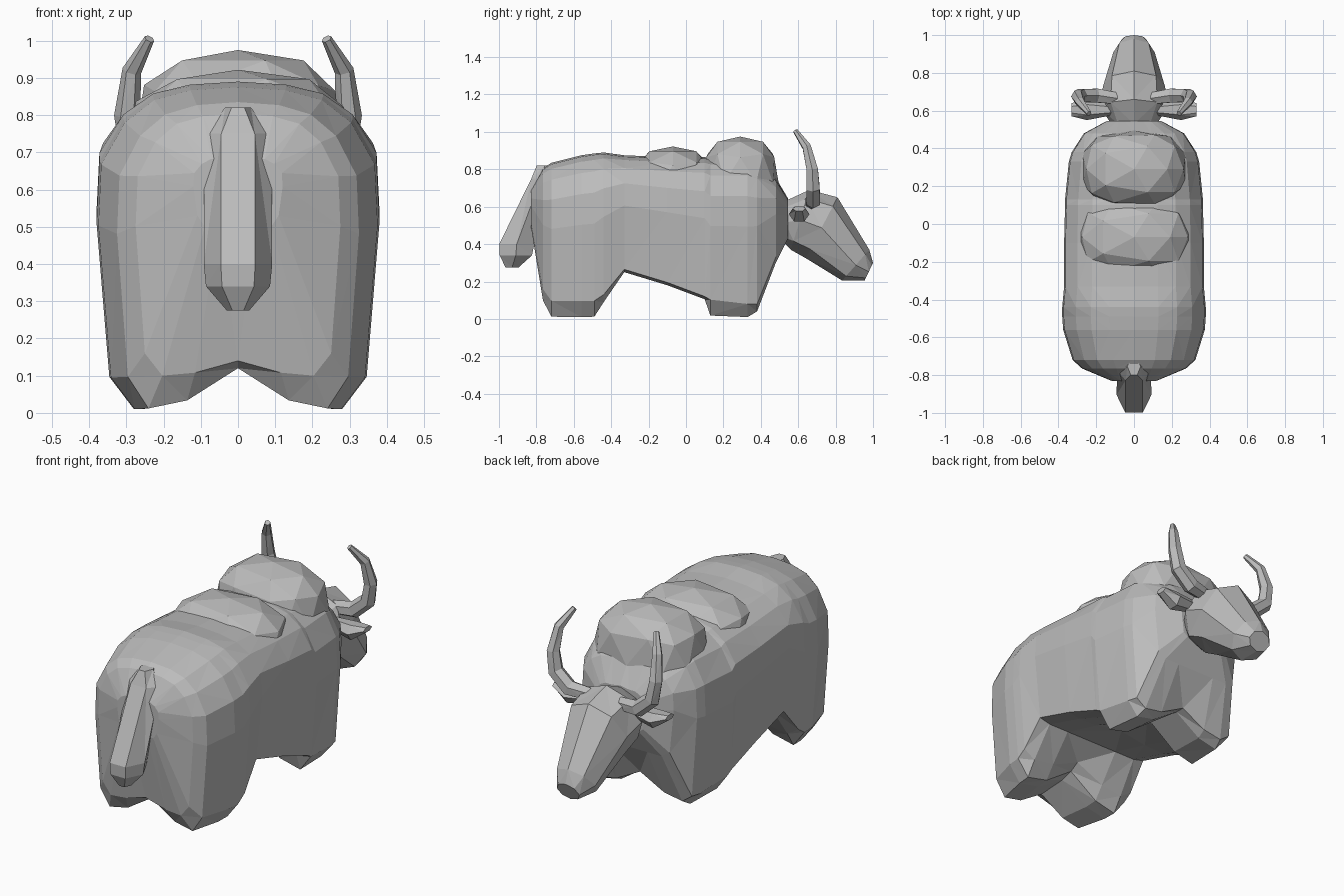
import bpy, bmesh, math
from mathutils import Vector

if "Cube" in bpy.data.objects:
    bpy.data.objects.remove(bpy.data.objects["Cube"])

GREY = (0.5, 0.5, 0.5, 1)
mat = bpy.data.materials.new("plain grey")
mat.use_nodes = True
mat.diffuse_color = GREY
mat.node_tree.nodes["Principled BSDF"].inputs["Base Color"].default_value = GREY


def finish(name, bm):
    bmesh.ops.recalc_face_normals(bm, faces=bm.faces)
    bmesh.ops.triangulate(bm, faces=bm.faces)
    mesh = bpy.data.meshes.new(name)
    bm.to_mesh(mesh)
    bm.free()
    mesh.materials.append(mat)
    obj = bpy.data.objects.new(name, mesh)
    bpy.context.collection.objects.link(obj)
    return obj


def loft(name, rings):
    """Skin a list of equal rings and close both ends."""
    bm = bmesh.new()
    loops = [[bm.verts.new(p) for p in ring] for ring in rings]
    n = len(loops[0])
    for a, b in zip(loops, loops[1:]):
        for i in range(n):
            j = (i + 1) % n
            bm.faces.new((a[i], a[j], b[j], b[i]))
    bm.faces.new(loops[0])
    bm.faces.new(loops[-1])
    return finish(name, bm)


def oval(centre, u, v, sides):
    c, u, v = Vector(centre), Vector(u), Vector(v)
    turns = [math.tau * i / sides for i in range(sides)]
    return [c + u * math.cos(t) + v * math.sin(t) for t in turns]


def body_ring(y, w, top, low, mid, tuck):
    """Cross-section; tuck is the height of the slope around the lower edge."""
    h = top - low
    half = [(.34, top - .008), (.6, top - .04 * h), (.81, top - .11 * h),
            (.98, top - .24 * h), (1, top - .43 * h), (.91, low + tuck),
            (.74, low), (.42, low + .2 * (mid - low))]
    right = [(0, top)] + [(x * w, z) for x, z in half] + [(0, mid)]
    left = [(-x * w, z) for x, z in reversed(half)]
    return [Vector((x, y, z)) for x, z in right + left]


# Body with the stubby legs drawn out of it:
# y, half width, top, leg bottom, belly, lower edge slope
stations = [
    (-.83, .12, .69, .5, .5, .03), (-.765, .275, .805, .1, .14, .06),
    (-.72, .325, .835, .012, .12, .085), (-.56, .375, .875, .01, .13, .085),
    (-.49, .38, .885, .012, .15, .085), (-.44, .38, .89, .09, .18, .04),
    (-.33, .37, .875, .25, .25, .015), (-.1, .37, .865, .18, .21, .015),
    (.1, .365, .865, .105, .17, .015), (.13, .365, .86, .018, .16, .085),
    (.33, .345, .86, .01, .13, .07), (.38, .33, .84, .04, .13, .04),
    (.48, .265, .755, .3, .3, .03), (.545, .145, .645, .43, .43, .02)]
loft("body", [body_ring(*s) for s in stations])


# Shoulder hump and the lower hump behind it: boxy ellipsoids
def hump(name, centre, size):
    bm = bmesh.new()
    bmesh.ops.create_icosphere(bm, subdivisions=2, radius=1)
    for v in bm.verts:
        v.co = [c + s * math.copysign(abs(k) ** .75, k)
                for c, s, k in zip(centre, size, v.co)]
    finish(name, bm)


hump("shoulder_hump", (0, .29, .73), (.285, .205, .245))
hump("middle_hump", (0, -.07, .7), (.31, .21, .222))

# Tail: y, z, half width, half depth
tail = [(-.755, .82, .035, .05), (-.775, .75, .09, .06), (-.905, .4, .092, .108),
        (-.91, .34, .086, .1), (-.93, .275, .03, .04)]
loft("tail", [oval((0, y, z), (rx, 0, 0), (0, ry, 0), 6) for y, z, rx, ry in tail])

# Head: slanted rings between a top and a bottom point, with half width
head = [(.53, .63, .53, .4, .12), (.66, .69, .56, .37, .175),
        (.81, .65, .64, .325, .165), (.98, .37, .835, .205, .11),
        (1.0, .3, .955, .205, .065)]
rings = []
for ty, tz, by, bz, w in head:
    top, low = Vector((0, ty, tz)), Vector((0, by, bz))
    rings.append(oval((top + low) / 2, (w, 0, 0), (top - low) / 2, 8))
loft("head", rings)

# Horns and ears, one for each side
horn_path = [(.09, .665, .62), (.2, .68, .63), (.28, .68, .7),
             (.298, .675, .8), (.285, .645, .92), (.238, .585, 1.005)]
horn_radii = [.035, .042, .04, .035, .026, .014]
ear = [(.12, .57, .03, .03), (.25, .56, .055, .045), (.33, .59, .035, .015)]
for side, s in (("left", 1), ("right", -1)):
    pts = [Vector((s * x, y, z)) for x, y, z in horn_path]
    rings = []
    for i, (p, r) in enumerate(zip(pts, horn_radii)):
        along = (pts[min(i + 1, len(pts) - 1)] - pts[max(i - 1, 0)]).normalized()
        u = along.cross(Vector((0, 1, 0))).normalized()
        rings.append(oval(p, u * r, along.cross(u) * r, 6))
    loft(side + "_horn", rings)
    loft(side + "_ear", [oval((s * x, .605, z), (0, ry, 0), (0, 0, rz), 6)
                         for x, z, ry, rz in ear])
